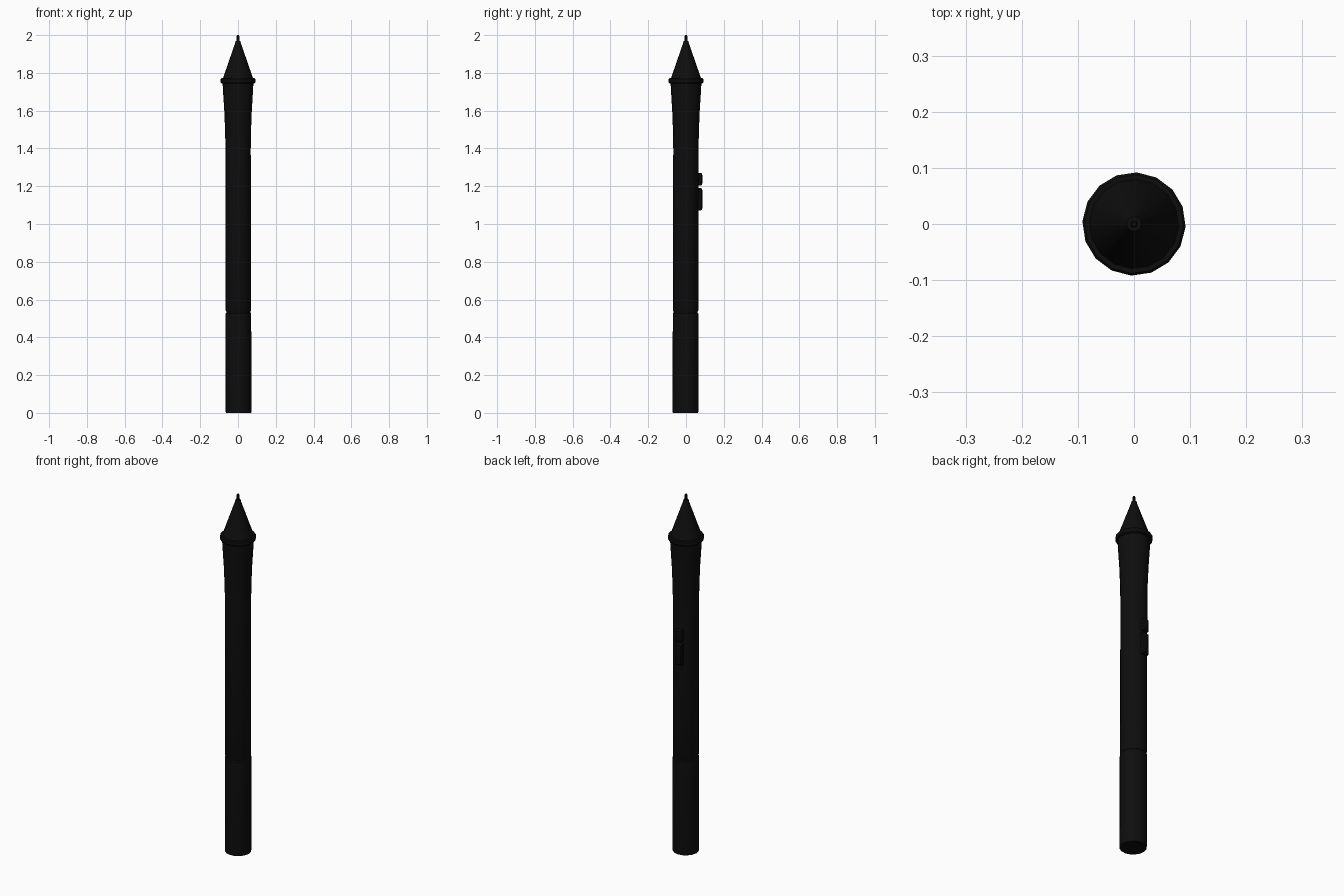
import bpy, bmesh, math
from mathutils import Matrix, Vector

if "Cube" in bpy.data.objects:
    bpy.data.objects.remove(bpy.data.objects["Cube"])

SIDES = 16
TURN = math.radians(-3)


def material(name, rgb):
    m = bpy.data.materials.new(name)
    m.use_nodes = True
    m.diffuse_color = (*rgb, 1)
    m.node_tree.nodes["Principled BSDF"].inputs["Base Color"].default_value = (*rgb, 1)
    return m


black = material("soft black", (0.0042, 0.0042, 0.0042))
dark = material("button black", (0.003, 0.003, 0.003))


def make(name, bm, mat):
    bmesh.ops.recalc_face_normals(bm, faces=bm.faces)
    mesh = bpy.data.meshes.new(name)
    bm.to_mesh(mesh)
    bm.free()
    mesh.materials.append(mat)
    ob = bpy.data.objects.new(name, mesh)
    bpy.context.collection.objects.link(ob)
    bpy.ops.object.select_all(action='DESELECT')
    ob.select_set(True)
    bpy.context.view_layer.objects.active = ob
    bpy.ops.object.shade_smooth_by_angle(angle=math.radians(30))
    return ob


def lathe(name, profile, mat=black, sides=SIDES):
    """Capped turned solid from (radius, height) pairs."""
    bm = bmesh.new()
    rings = []
    for r, z in profile:
        lean = 0.003 * max(0, 1 - z / 1.7)   # barrel leans very slightly
        angles = [TURN + math.tau * i / sides for i in range(sides)]
        rings.append([bm.verts.new((r * math.cos(a) + lean, r * math.sin(a) - lean, z))
                      for a in angles])
    for low, high in zip(rings, rings[1:]):
        for i in range(sides):
            j = (i + 1) % sides
            bm.faces.new((low[i], low[j], high[j], high[i]))
    bm.faces.new(rings[0])
    bm.faces.new(rings[-1])
    return make(name, bm, mat)


# Barrel: rear section, recessed joint, main shaft
lathe("rear_barrel", [(0.067, 0), (0.068, 0.005), (0.068, 0.525), (0.064, 0.53)])
lathe("joint_ring", [(0.064, 0.525), (0.064, 0.54)])
lathe("main_barrel", [(0.064, 0.535), (0.067, 0.542), (0.067, 1.4)])

# Flared grip, collar, nose cone and nib
lathe("flared_grip", [(0.067, 1.4), (0.069, 1.5), (0.073, 1.6), (0.078, 1.68), (0.082, 1.75)])
lathe("collar", [(0.088, 1.745), (0.092, 1.75), (0.092, 1.767), (0.088, 1.772)])
lathe("nose_cone", [(0.081, 1.768), (0.016, 1.955), (0.013, 1.968)])
lathe("nib", [(0.007, 1.96), (0.007, 1.994), (0.004, 2.0)], sides=8)

# Side buttons, seated on one flat of the barrel
seat = math.radians(98.25)
for name, bottom, top in (("long_button", 1.072, 1.19), ("short_button", 1.204, 1.27)):
    bm = bmesh.new()
    bmesh.ops.create_cube(bm, size=1)
    bmesh.ops.scale(bm, vec=Vector((0.03, 0.036, top - bottom)), verts=bm.verts)
    outer = [e for e in bm.edges if all(v.co.x > 0 for v in e.verts)]
    bmesh.ops.bevel(bm, geom=outer, offset=0.011, segments=3, profile=0.5, affect='EDGES')
    place = Matrix.Rotation(seat, 4, 'Z') @ Matrix.Translation((0.071, 0, (bottom + top) / 2))
    bmesh.ops.transform(bm, matrix=place, verts=bm.verts)
    make(name, bm, dark)
